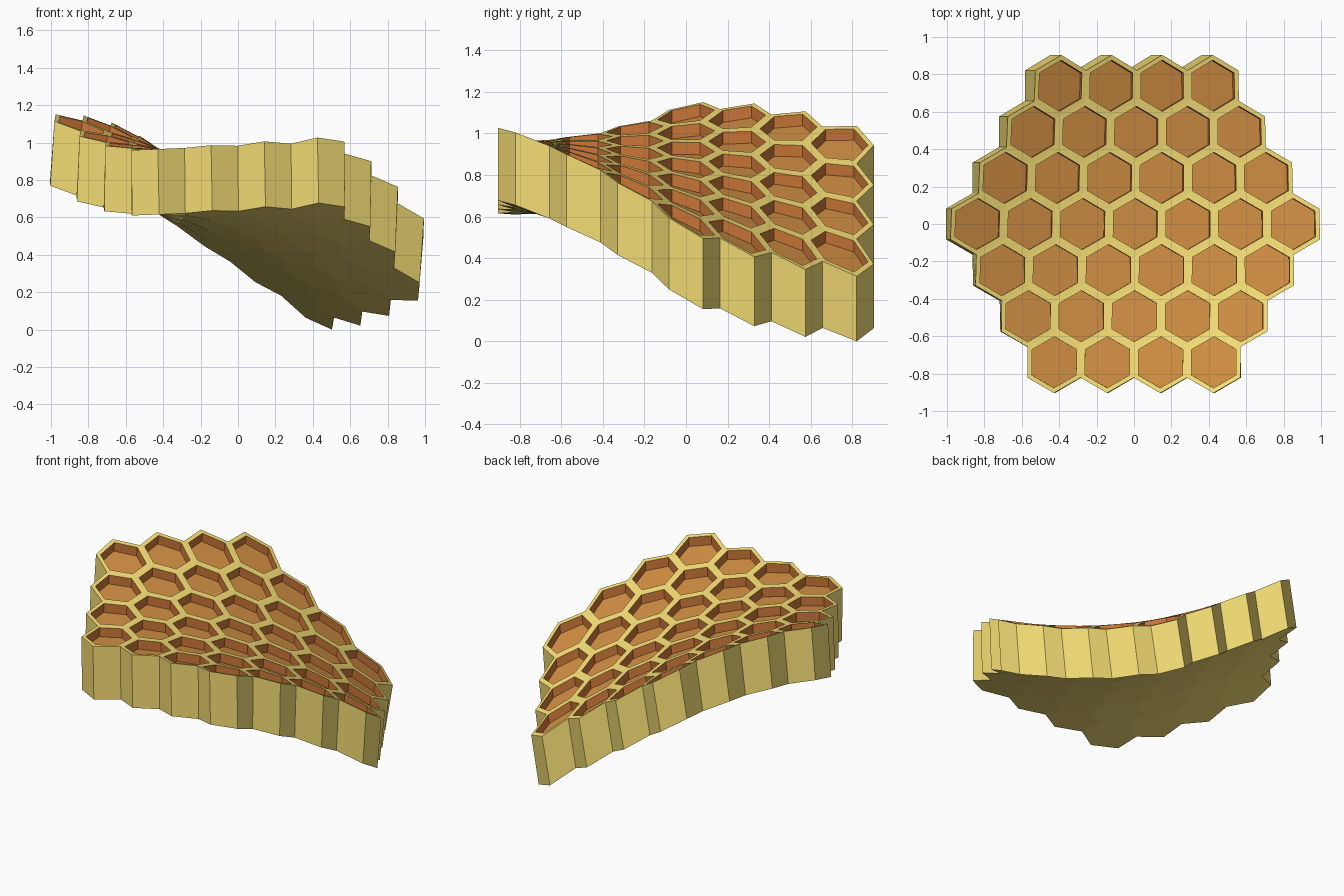
import bpy, bmesh, math

if "Cube" in bpy.data.objects:
    bpy.data.objects.remove(bpy.data.objects["Cube"])

R, INNER = 0.1643, 0.137        # cell radius, hole radius
PITCH = R * math.sqrt(3)
THICK, DEPTH = 0.35, 0.06


def material(name, rgb):
    m = bpy.data.materials.new(name)
    m.diffuse_color = (*rgb, 1)
    m.use_nodes = True
    m.node_tree.nodes["Principled BSDF"].inputs["Base Color"].default_value = m.diffuse_color
    return m


wax = material("wax", (0.93, 0.74, 0.18))
wall = material("cell_wall", (0.62, 0.19, 0.04))
honey = material("honey", (0.63, 0.27, 0.055))


def warp(x, y, h):
    """Saddle twist of the flat slab; h is 0 at the bottom and 1 at the top."""
    t = y + 0.72
    x = x * (1 - 0.02 * t * t) + t * (0.036 * h - 0.026)
    k = 0.397 + 0.0235 * t
    return x, y, 0.6 + THICK * h - k * (x + 0.42) * t


def hexagon(bm, cx, cy, r, h):
    angles = [math.radians(30 + 60 * i) for i in range(6)]
    return [bm.verts.new(warp(cx + r * math.cos(a), cy + r * math.sin(a), h))
            for a in angles]


# Hexagonal patch of 37 cells
centres = [(PITCH * (q + r / 2), 1.5 * R * r)
           for r in range(-3, 4) for q in range(-3, 4) if abs(q + r) <= 3]


def has_cell(x, y):
    return any(math.hypot(x - a, y - b) < 0.01 for a, b in centres)


comb, fill = bmesh.new(), bmesh.new()
h_floor = 1 - DEPTH / THICK
for cx, cy in centres:
    bottom = hexagon(comb, cx, cy, R, 0)
    top = hexagon(comb, cx, cy, R, 1)
    rim = hexagon(comb, cx, cy, INNER, 1)
    low = hexagon(comb, cx, cy, INNER, h_floor)
    comb.faces.new(bottom[::-1])
    for i in range(6):
        j = (i + 1) % 6
        comb.faces.new((top[i], top[j], rim[j], rim[i]))
        comb.faces.new((rim[i], rim[j], low[j], low[i])).material_index = 1
        # Outer skin only where there is no neighbouring cell
        a = math.radians(60 + 60 * i)
        if not has_cell(cx + PITCH * math.cos(a), cy + PITCH * math.sin(a)):
            comb.faces.new((bottom[i], bottom[j], top[j], top[i]))
    # Floor of the cell
    fill.faces.new(hexagon(fill, cx, cy, INNER, h_floor))

bmesh.ops.remove_doubles(comb, verts=comb.verts[:], dist=0.0005)
z_min = min(v.co.z for v in comb.verts)
for name, bm, mats in (("honeycomb", comb, (wax, wall)),
                       ("cell_floors", fill, (honey,))):
    for v in bm.verts:
        v.co.z -= z_min
    me = bpy.data.meshes.new(name)
    bm.to_mesh(me)
    bm.free()
    for m in mats:
        me.materials.append(m)
    bpy.context.collection.objects.link(bpy.data.objects.new(name, me))
